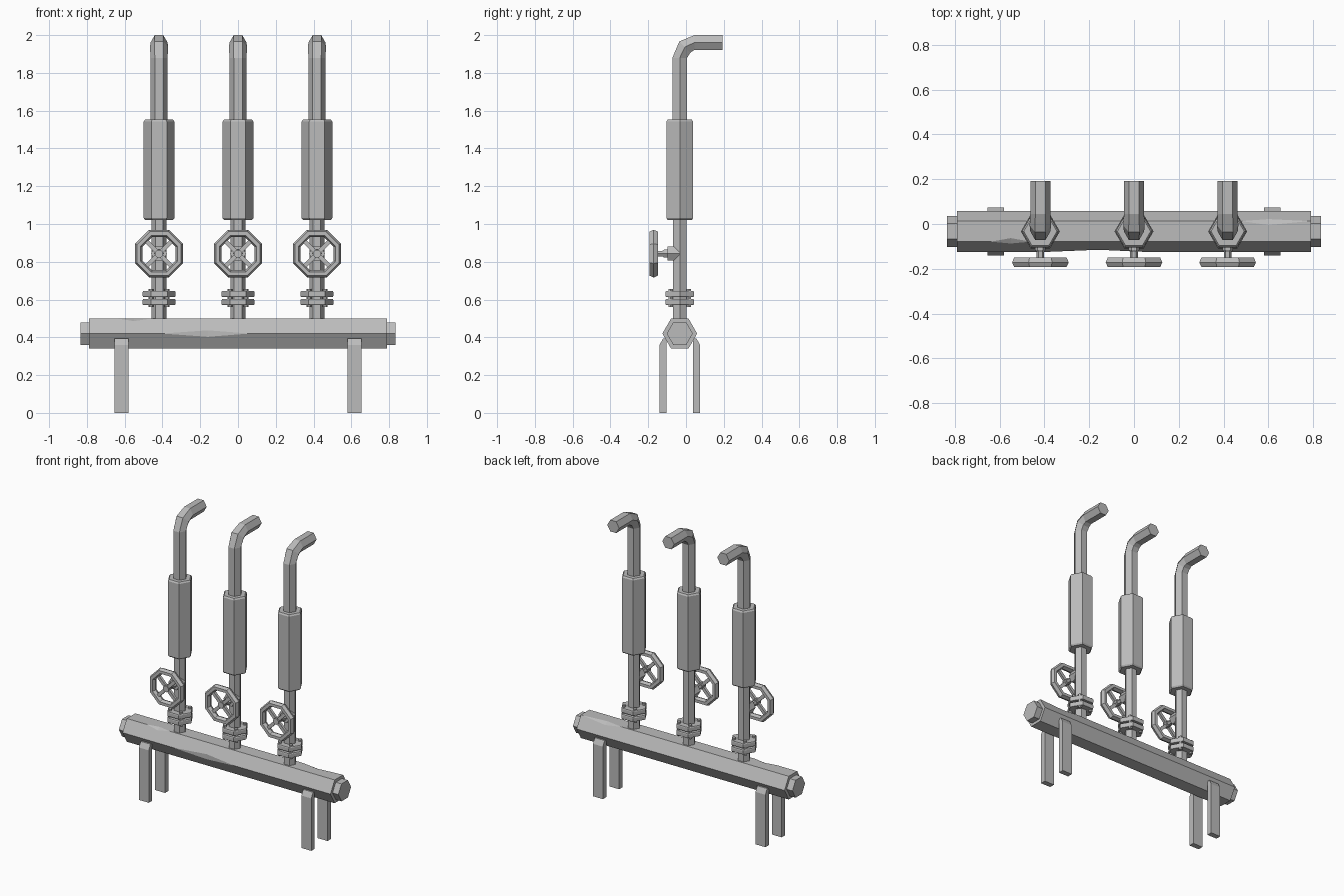
import bpy, bmesh
from math import sin, cos, pi, radians
from mathutils import Vector, Matrix

cube = bpy.data.objects.get("Cube")
if cube:
    bpy.data.objects.remove(cube, do_unlink=True)

GREY = (0.5, 0.5, 0.5, 1)
metal = bpy.data.materials.new("grey_metal")
metal.use_nodes = True
metal.diffuse_color = GREY
metal.node_tree.nodes["Principled BSDF"].inputs["Base Color"].default_value = GREY

Y0 = -0.033          # depth of the pipe axis
MAIN_Z = 0.42        # height of the main pipe axis
WHEEL_Z = 0.843


def finish(bm, name):
    bmesh.ops.recalc_face_normals(bm, faces=bm.faces)
    mesh = bpy.data.meshes.new(name)
    bm.to_mesh(mesh)
    bm.free()
    mesh.materials.append(metal)
    obj = bpy.data.objects.new(name, mesh)
    bpy.context.collection.objects.link(obj)
    return obj


def skin(bm, rings):
    """Join rings of points into a closed, capped tube."""
    loops = [[bm.verts.new(p) for p in ring] for ring in rings]
    n = len(loops[0])
    for a, b in zip(loops, loops[1:]):
        for i in range(n):
            j = (i + 1) % n
            bm.faces.new((a[i], a[j], b[j], b[i]))
    bm.faces.new(loops[0])
    bm.faces.new(loops[-1])


def ring(center, r, tilt=0, sides=6, turn=0):
    """Polygon facing up, leaned towards +y by tilt degrees."""
    t = radians(tilt)
    u, v = Vector((1, 0, 0)), Vector((0, cos(t), -sin(t)))
    angles = [2 * pi * i / sides + turn for i in range(sides)]
    return [Vector(center) + r * (cos(a) * u + sin(a) * v) for a in angles]


def upright(bm, x, y, sections, sides=6):
    skin(bm, [ring((x, y, z), r, 0, sides) for z, r in sections])


def along_y(bm, x, z, sections, sides=6, turn=0):
    skin(bm, [ring((x, y, z), r, 90, sides, turn) for y, r in sections])


def along_x(bm, sections):
    skin(bm, [[(x, Y0 + r * cos(i * pi / 3), MAIN_Z + r * sin(i * pi / 3))
               for i in range(6)] for x, r in sections])


# Main horizontal pipe
bm = bmesh.new()
along_x(bm, [(-0.79, 0.092), (0.79, 0.092)])
main_pipe = finish(bm, "main_pipe")


# Shallow dents on its long edges
def dent(angle, x0, xm, x1, depth):
    a = radians(angle)
    n, t = Vector((0, cos(a), sin(a))), Vector((0, -sin(a), cos(a)))
    edge = Vector((0, Y0, MAIN_Z)) + 0.092 * n
    outline = [(x0, 0), (xm, -depth), (x1, 0), (xm, 0.03)]
    bm = bmesh.new()
    skin(bm, [[edge + Vector((x, 0, 0)) + h * n + s * t for x, h in outline]
              for s in (-0.07, 0.07)])
    cutter = finish(bm, "dent_cutter")
    cutter.hide_render = True
    mod = main_pipe.modifiers.new("dent", "BOOLEAN")
    mod.operation = "DIFFERENCE"
    mod.solver = "EXACT"
    mod.object = cutter
    bpy.context.view_layer.objects.active = main_pipe
    bpy.ops.object.modifier_apply(modifier=mod.name)
    bpy.data.objects.remove(cutter, do_unlink=True)


dent(180, -0.40, -0.16, 0.06, 0.010)
dent(120, -0.64, -0.55, -0.46, 0.008)
dent(60, 0.48, 0.60, 0.78, 0.009)

# End caps
for side, name in ((-1, "right_end_cap"), (1, "left_end_cap")):
    bm = bmesh.new()
    along_x(bm, [(side * 0.78, 0.069), (side * 0.834, 0.069)])
    finish(bm, name)

# Legs: flat bars with a chamfered outer top
LEG = [(0.07, 0), (0.107, 0), (0.107, 0.36), (0.088, 0.395), (0.07, 0.395)]
for sx, xname in ((-1, "right"), (1, "left")):
    for sy, yname in ((-1, "front"), (1, "back")):
        bm = bmesh.new()
        skin(bm, [[(sx * x, Y0 + sy * y, z) for y, z in LEG]
                  for x in (0.58, 0.655)])
        finish(bm, f"{yname}_{xname}_leg")


def handwheel(x):
    # Octagonal rim with a six-sided section
    y, major = -0.171, 0.107 / cos(pi / 8)
    bm = bmesh.new()
    grid = []
    for i in range(8):
        a = 2 * pi * (i + 0.5) / 8
        row = []
        for j in range(6):
            b = 2 * pi * j / 6
            r = major + 0.021 * cos(b)
            row.append(bm.verts.new((x + r * cos(a), y + 0.025 * sin(b),
                                     WHEEL_Z + r * sin(a))))
        grid.append(row)
    for i in range(8):
        for j in range(6):
            p, q, k = grid[i], grid[(i + 1) % 8], (j + 1) % 6
            bm.faces.new((p[j], p[k], q[k], q[j]))
    # Two crossing spokes
    for angle in (45, -45):
        turn = Matrix.Rotation(radians(angle), 4, "Y")
        place = Matrix.Translation((x, y, WHEEL_Z)) @ turn
        size = Matrix.Diagonal((0.2, 0.018, 0.022, 1))
        bmesh.ops.create_cube(bm, size=1, matrix=place @ size)
    # Hub
    along_y(bm, x, WHEEL_Z, [(-0.188, 0.022), (-0.15, 0.022)], 8, pi / 8)
    return bm


for x, side in ((-0.418, "right"), (0, "middle"), (0.418, "left")):
    # Lower riser
    bm = bmesh.new()
    upright(bm, x, Y0, [(0.47, 0.04), (1.05, 0.04)])
    finish(bm, f"{side}_lower_riser")

    # Pair of flanges
    bm = bmesh.new()
    for z in (0.571, 0.614):
        upright(bm, x, Y0, [(z, 0.084), (z + 0.005, 0.087),
                            (z + 0.026, 0.087), (z + 0.031, 0.084)])
    finish(bm, f"{side}_flanges")

    # Flange bolts
    bm = bmesh.new()
    for dx in (-0.043, 0.043):
        for dy in (-0.048, 0.048):
            upright(bm, x + dx, Y0 + dy, [(0.56, 0.013), (0.657, 0.013)])
    finish(bm, f"{side}_flange_bolts")

    # Valve body and stem
    bm = bmesh.new()
    along_y(bm, x, WHEEL_Z, [(-0.098, 0.043), (Y0, 0.043)])
    along_y(bm, x, WHEEL_Z, [(-0.17, 0.017), (-0.125, 0.017),
                             (-0.115, 0.024), (-0.09, 0.024)])
    finish(bm, f"{side}_valve_body")
    finish(handwheel(x), f"{side}_handwheel")

    # Thick sleeve with chamfered rims
    bm = bmesh.new()
    upright(bm, x, Y0, [(1.022, 0.074), (1.032, 0.082),
                        (1.542, 0.082), (1.552, 0.074)])
    finish(bm, f"{side}_sleeve")

    # Outlet pipe bending to the back
    bm = bmesh.new()
    bend = [(Y0, 1.5, 0, 0.045), (Y0, 1.88, 0, 0.045),
            (-0.006, 1.937, 45, 0.048), (0.045, 1.961, 90, 0.045),
            (0.193, 1.961, 90, 0.045)]
    skin(bm, [ring((x, y, z), r, tilt) for y, z, tilt, r in bend])
    finish(bm, f"{side}_outlet_pipe")
